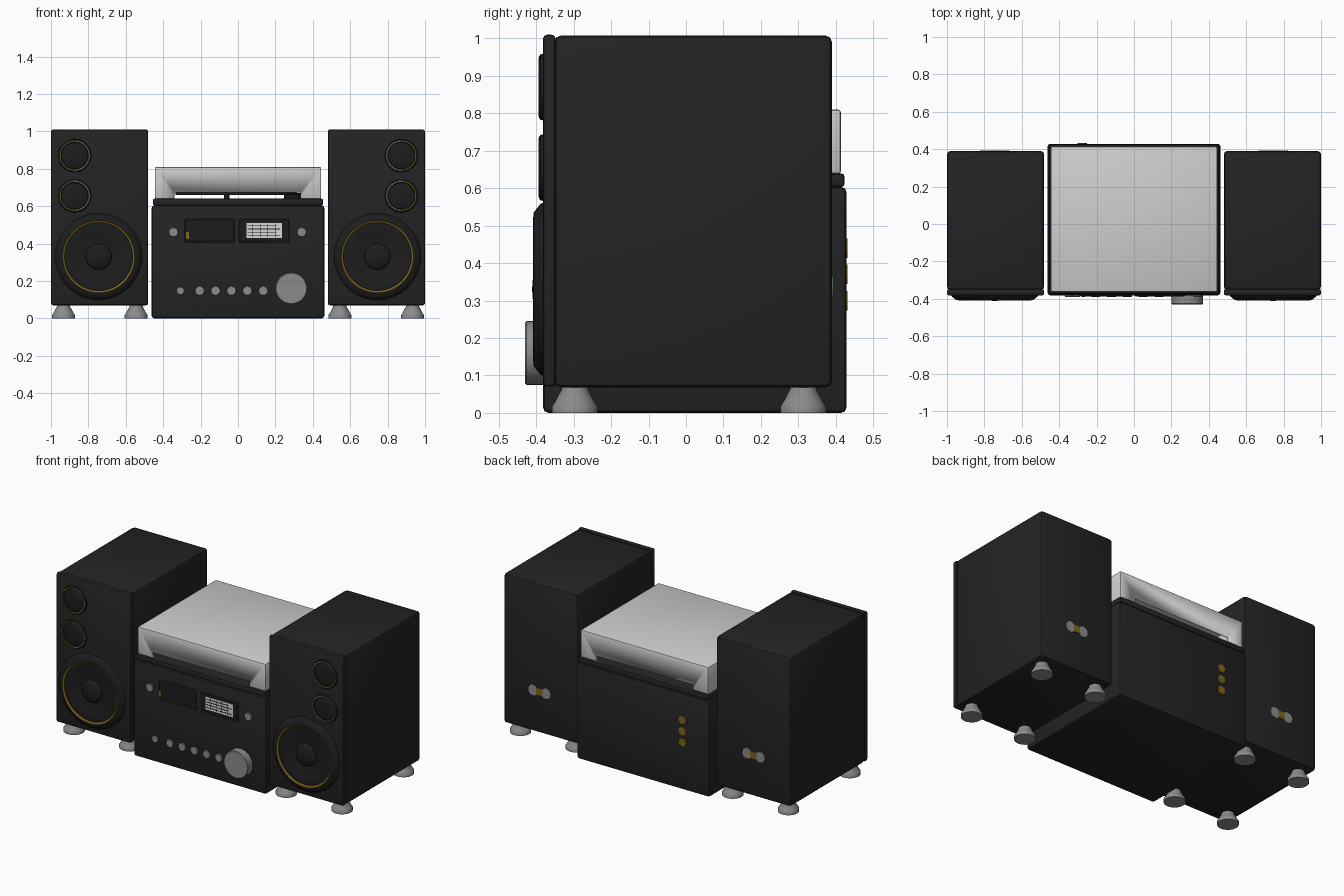
import bpy, bmesh, math

if "Cube" in bpy.data.objects:
    bpy.data.objects.remove(bpy.data.objects["Cube"])


def material(name, r, g, b, a=1.0):
    m = bpy.data.materials.new(name)
    m.diffuse_color = (r, g, b, a)
    m.use_nodes = True
    m.node_tree.nodes["Principled BSDF"].inputs["Base Color"].default_value = m.diffuse_color
    return m


BLACK = material("charcoal black", 0.017, 0.017, 0.017)
DARK = material("cone black", 0.012, 0.012, 0.012)
GREY = material("satin grey", 0.26, 0.26, 0.26)
GOLD = material("brass gold", 0.21, 0.13, 0.01)
WHITE = material("display white", 0.68, 0.68, 0.68)
CLEAR = material("clear lid grey", 0.62, 0.62, 0.62, 0.75)


def finish(name, bm, mats):
    bmesh.ops.recalc_face_normals(bm, faces=bm.faces)
    me = bpy.data.meshes.new(name)
    bm.to_mesh(me)
    bm.free()
    ob = bpy.data.objects.new(name, me)
    bpy.context.collection.objects.link(ob)
    for m in mats:
        me.materials.append(m)
    bpy.ops.object.select_all(action='DESELECT')
    ob.select_set(True)
    bpy.context.view_layer.objects.active = ob
    bpy.ops.object.shade_smooth_by_angle(angle=math.radians(35))
    return ob


def box(name, x, y, z, mat, bevel=0.0, segs=2):
    """Box from (min, max) ranges, with optional rounded edges."""
    bm = bmesh.new()
    bmesh.ops.create_cube(bm, size=1)
    for v in bm.verts:
        v.co = [(lo + hi) / 2 + c * (hi - lo) for c, (lo, hi) in zip(v.co, (x, y, z))]
    if bevel:
        bmesh.ops.bevel(bm, geom=bm.edges[:], offset=bevel, segments=segs,
                        profile=0.5, affect='EDGES')
    return finish(name, bm, [mat])


def lathe(name, profile, loc, axis, mats, segs=48, closed=False, rule=None):
    """Revolve (radius, height) points; axis is 'front', 'back' or 'up'."""
    place = {'front': lambda a, b, h: (a, -h, b),
             'back': lambda a, b, h: (a, h, b),
             'up': lambda a, b, h: (a, b, h)}[axis]
    bm = bmesh.new()
    rings = []
    for r, h in profile:
        ring = []
        for i in range(segs):
            t = 2 * math.pi * i / segs
            p = place(r * math.cos(t), r * math.sin(t), h)
            ring.append(bm.verts.new([p[k] + loc[k] for k in range(3)]))
        rings.append(ring)
    pairs = list(zip(rings, rings[1:])) + ([(rings[-1], rings[0])] if closed else [])
    for a, b in pairs:
        for i in range(segs):
            j = (i + 1) % segs
            bm.faces.new((a[i], a[j], b[j], b[i]))
    bmesh.ops.remove_doubles(bm, verts=bm.verts, dist=1e-5)
    if rule:
        for f in bm.faces:
            f.material_index = rule(f.calc_center_median())
    return finish(name, bm, mats)


def disc(name, r, depth, loc, axis, mat, edge=0.004, segs=32):
    return lathe(name, [(0, 0), (r, 0), (r, depth - edge), (r - edge, depth), (0, depth)],
                 loc, axis, [mat], segs)


def cut(target, cutter):
    m = target.modifiers.new("cut", 'BOOLEAN')
    m.operation, m.solver, m.object = 'DIFFERENCE', 'EXACT', cutter
    bpy.context.view_layer.objects.active = target
    bpy.ops.object.modifier_apply(modifier=m.name)
    bpy.data.objects.remove(cutter)


# Speakers, mirrored left and right
for s, side in ((-1, "left"), (1, "right")):
    xr = tuple(sorted((s * 0.48, s * 1.0)))
    box(side + "_speaker_cabinet", xr, (-0.352, 0.39), (0.068, 1.008), BLACK, 0.018)
    box(side + "_speaker_baffle", xr, (-0.382, -0.348), (0.07, 1.01), BLACK, 0.011)

    # Woofer: sloped surround, shallow cone, dome and gold ring
    wc = (s * 0.745, -0.381, 0.33)
    dome = [(0.07 * math.cos(t), 0.006 + 0.024 * math.sin(t))
            for t in (0, 0.35, 0.7, 1.05, 1.3)] + [(0, 0.03)]
    lathe(side + "_woofer", [(0.232, 0), (0.228, 0.008), (0.205, 0.026), (0.193, 0.027),
                             (0.182, 0.016), (0.165, 0.018), (0.14, 0.012), (0.07, 0.004)]
          + dome, wc, 'front', [DARK], 64)
    lathe(side + "_woofer_ring", [(0.195, 0.022), (0.193, 0.0275), (0.183, 0.0215), (0.183, 0.012)],
          wc, 'front', [GOLD], 64, closed=True)

    # Tweeters with two-tone trim rings
    for z, label in ((0.87, "upper"), (0.655, "lower")):
        tc = (s * 0.873, -0.381, z)
        lathe(f"{side}_{label}_tweeter",
              [(0.089, 0), (0.087, 0.008), (0.081, 0.012), (0.075, 0.012), (0.07, 0.005),
               (0.058, 0.009), (0.03, 0.012), (0, 0.013)], tc, 'front', [DARK], 48)
        lathe(f"{side}_{label}_tweeter_ring",
              [(0.079, 0.009), (0.079, 0.0125), (0.0745, 0.0125), (0.0745, 0.009)],
              tc, 'front', [GREY, GOLD], 48, closed=True,
              rule=lambda c, s=s: int(c.x * s > 0.873))

    # Rear terminals
    for k in (-1, 1):
        disc(f"{side}_terminal_{'a' if k < 0 else 'b'}", 0.034, 0.005,
             (s * 0.745 + k * 0.045, 0.388, 0.33), 'back', GREY, 0.001, 24)
    box(side + "_terminal_bridge", (s * 0.745 - 0.022, s * 0.745 + 0.022), (0.386, 0.394),
        (0.308, 0.352), GOLD)

    # Cone feet
    for x in (0.545, 0.933):
        for y in (-0.297, 0.313):
            lathe(side + "_speaker_foot", [(0, 0), (0.061, 0), (0.061, 0.018), (0.054, 0.028),
                                           (0.036, 0.062), (0.036, 0.072), (0, 0.072)],
                  (s * x, y, 0), 'up', [GREY], 32)

# Receiver body and turntable deck
box("receiver_body", (-0.462, 0.462), (-0.382, 0.429), (0.0, 0.604), BLACK, 0.015)
box("turntable_deck", (-0.455, 0.455), (-0.373, 0.424), (0.603, 0.64), BLACK, 0.01)

# Clear lid, hollow, with low slots in the front and back walls
lid = box("turntable_lid", (-0.445, 0.445), (-0.362, 0.414), (0.638, 0.81), CLEAR, 0.008)
cut(lid, box("lid_hollow", (-0.433, 0.433), (-0.35, 0.402), (0.6, 0.798), CLEAR))
cut(lid, box("lid_slot", (-0.34, 0.335), (-0.6, 0.6), (0.6, 0.674), CLEAR))

# Platter, spindle and arm base under the lid
disc("platter", 0.325, 0.015, (-0.01, 0.026, 0.66), 'up', DARK, 0.003, 64)
disc("platter_spindle", 0.015, 0.03, (-0.06, 0.026, 0.635), 'up', DARK, 0.002, 16)
disc("arm_base", 0.045, 0.035, (0.29, 0.28, 0.636), 'up', DARK, 0.003, 24)
box("tone_arm", (0.28, 0.30), (-0.15, 0.28), (0.664, 0.676), DARK)

# Front windows: framed tape door and tuner display
for name, x0, x1 in (("tape_door", -0.285, -0.02), ("tuner_window", 0.005, 0.272)):
    frame = box(name + "_frame", (x0, x1), (-0.387, -0.375), (0.405, 0.53), BLACK, 0.003, 1)
    cut(frame, box("frame_hole", (x0 + 0.01, x1 - 0.01), (-0.5, -0.384), (0.415, 0.52), DARK))
    box(name + "_glass", (x0 + 0.01, x1 - 0.01), (-0.385, -0.38), (0.415, 0.52), DARK)
box("tape_marker", (-0.279, -0.262), (-0.389, -0.383), (0.425, 0.462), GOLD)
box("tuner_display", (0.045, 0.235), (-0.387, -0.383), (0.43, 0.51), WHITE)
for i in range(4):
    box("display_rule", (0.05, 0.225 - 0.02 * (i % 2)), (-0.3885, -0.386),
        (0.442 + 0.017 * i, 0.446 + 0.017 * i), DARK)
for i in range(4):
    box("display_bar", (0.078 + 0.04 * i, 0.081 + 0.04 * i), (-0.3885, -0.386),
        (0.435, 0.505), DARK)

# Buttons and volume knob
for x in (-0.345, 0.34):
    disc("side_button", 0.025, 0.008, (x, -0.381, 0.461), 'front', GREY, 0.002, 24)
disc("power_button", 0.021, 0.008, (-0.308, -0.381, 0.147), 'front', GREY, 0.002, 24)
for i in range(5):
    disc("control_button", 0.025, 0.008, (-0.205 + 0.085 * i, -0.381, 0.147), 'front',
         GREY, 0.002, 24)
disc("volume_knob", 0.085, 0.05, (0.285, -0.38, 0.16), 'front', GREY, 0.004, 48)

# Rear sockets
for z in (0.30, 0.37, 0.44):
    disc("rear_socket", 0.026, 0.005, (-0.276, 0.427, z), 'back', GOLD, 0.001, 24)
